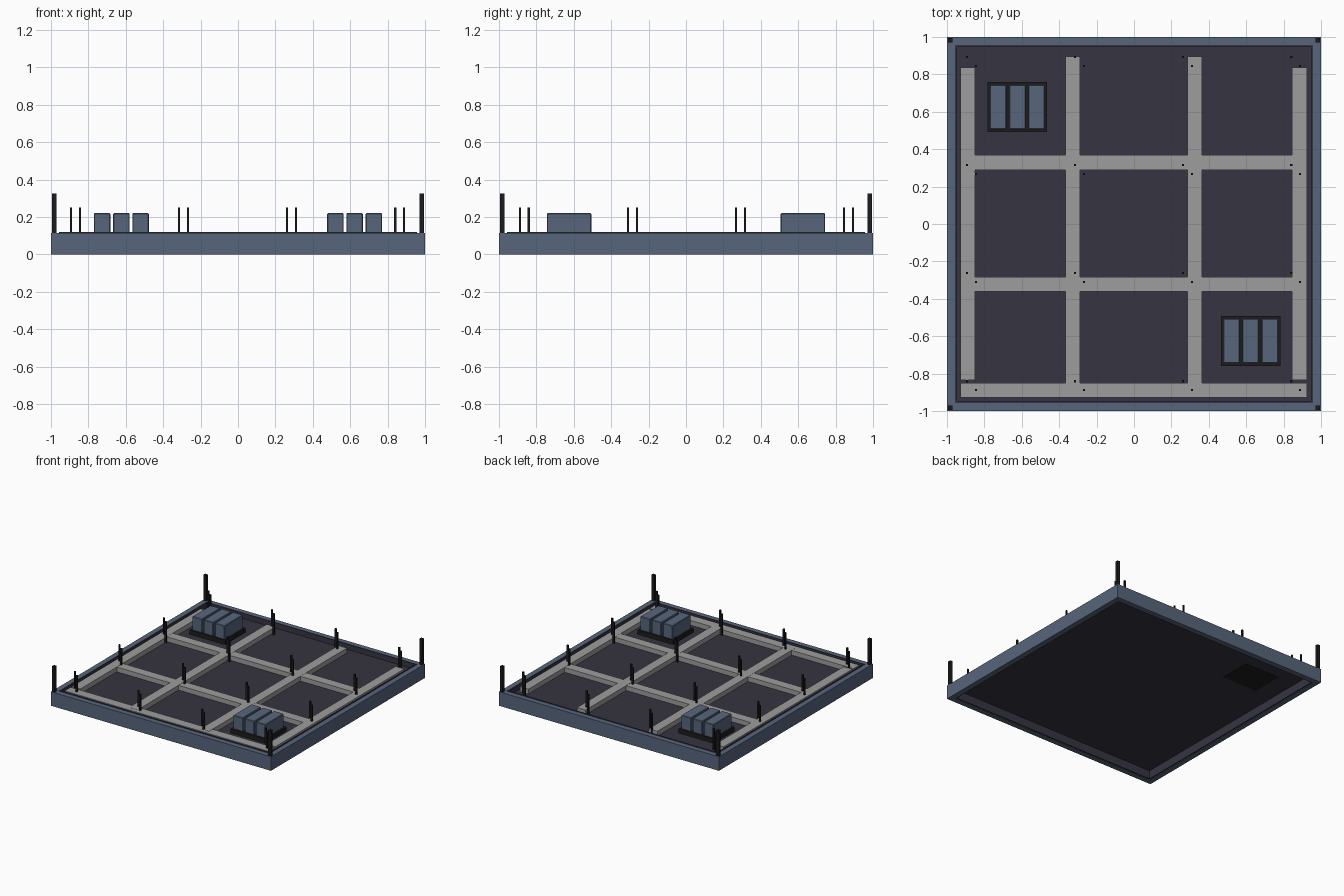
import bpy
import bmesh
from mathutils import Matrix, Vector

cube = bpy.data.objects.get("Cube")
if cube:
    bpy.data.objects.remove(cube, do_unlink=True)


def material(name, rgb):
    mat = bpy.data.materials.new(name)
    mat.use_nodes = True
    mat.diffuse_color = (*rgb, 1)
    mat.node_tree.nodes["Principled BSDF"].inputs["Base Color"].default_value = (*rgb, 1)
    return mat


blue = material("slate_blue", (0.095, 0.133, 0.202))
dark = material("dark_floor", (0.037, 0.034, 0.052))
grey = material("walkway_grey", (0.34, 0.34, 0.34))
black = material("black_metal", (0.011, 0.012, 0.011))


def boxes(name, mat, spans):
    """One object made of boxes, each given as x, y and z spans."""
    bm = bmesh.new()
    for span in spans:
        size = Vector([hi - lo for lo, hi in span])
        centre = Vector([(hi + lo) / 2 for lo, hi in span])
        bmesh.ops.create_cube(bm, size=1, matrix=Matrix.Translation(centre) @ Matrix.Diagonal((*size, 1)))
    mesh = bpy.data.meshes.new(name)
    bm.to_mesh(mesh)
    bm.free()
    mesh.materials.append(mat)
    obj = bpy.data.objects.new(name, mesh)
    bpy.context.collection.objects.link(obj)
    return obj


def around(c, half):
    return (c - half, c + half)


def ring(name, mat, outer, inner, z):
    """Square wall: two long sides and two sides fitted between them."""
    sides = [(-outer, -inner), (inner, outer)]
    boxes(name, mat, [((-outer, outer), s, z) for s in sides]
          + [(s, (-inner, inner), z) for s in sides])


# Parapet, its dark lining and the roof deck
RIM, DECK, TOP = 0.115, 0.075, 0.115
ring("parapet", blue, 1.0, 0.957, (0, RIM))
ring("parapet_lining", dark, 0.957, 0.947, (0.004, RIM + 0.004))
boxes("roof_deck", dark, [((-0.947, 0.947), (-0.947, 0.947), (DECK - 0.002, DECK))])

# Walkways: inner grid, two side strips and the front strip
HALF = 0.039
z = (DECK, TOP)
boxes("long_walkways", grey, [(around(x, HALF), (-0.895, 0.895), z) for x in (-0.327, 0.325)])
boxes("cross_walkways", grey, [((-0.897, 0.893), around(y, HALF), (DECK, TOP - 0.001)) for y in (0.329, -0.322)])
boxes("side_walkways", grey, [(around(x, HALF), (-0.835, 0.838), z) for x in (-0.888, 0.885)])
boxes("front_walkway", grey, [((-0.927, 0.924), around(-0.888, HALF), (DECK, TOP - 0.001))])

# Pairs of thin posts on a four by four grid
steps = [-0.893 + i * 0.5777 for i in range(4)]
posts = []
for x in steps:
    for y in steps:
        for shift in (0, 0.048):
            posts.append((around(x + shift, 0.006), around(-y - shift, 0.006), (DECK, 0.25)))
boxes("railing_posts", black, posts)

# Tall corner posts
boxes("corner_posts", black, [(around(x, 0.012), around(y, 0.012), (0.02, 0.325))
                              for x in (-0.982, 0.982) for y in (-0.982, 0.982)])

# Rooftop units: a plinth carrying three cabinets in two opposite corners
for side, s, base in (("back_right", -1, DECK - 0.004), ("front_left", 1, DECK)):
    cx, cy = 0.624 * s, -0.625 * s
    boxes(side + "_plinth", black, [(around(cx, 0.16), around(cy, 0.133), (base, 0.11))])
    cabinets = boxes(side + "_cabinets", blue, [
        (around(cx + dx, 0.044), around(cy, 0.119), (0.105, 0.22)) for dx in (-0.103, 0, 0.103)])
    bevel = cabinets.modifiers.new("edge", "BEVEL")
    bevel.width = 0.004
    bevel.segments = 1
